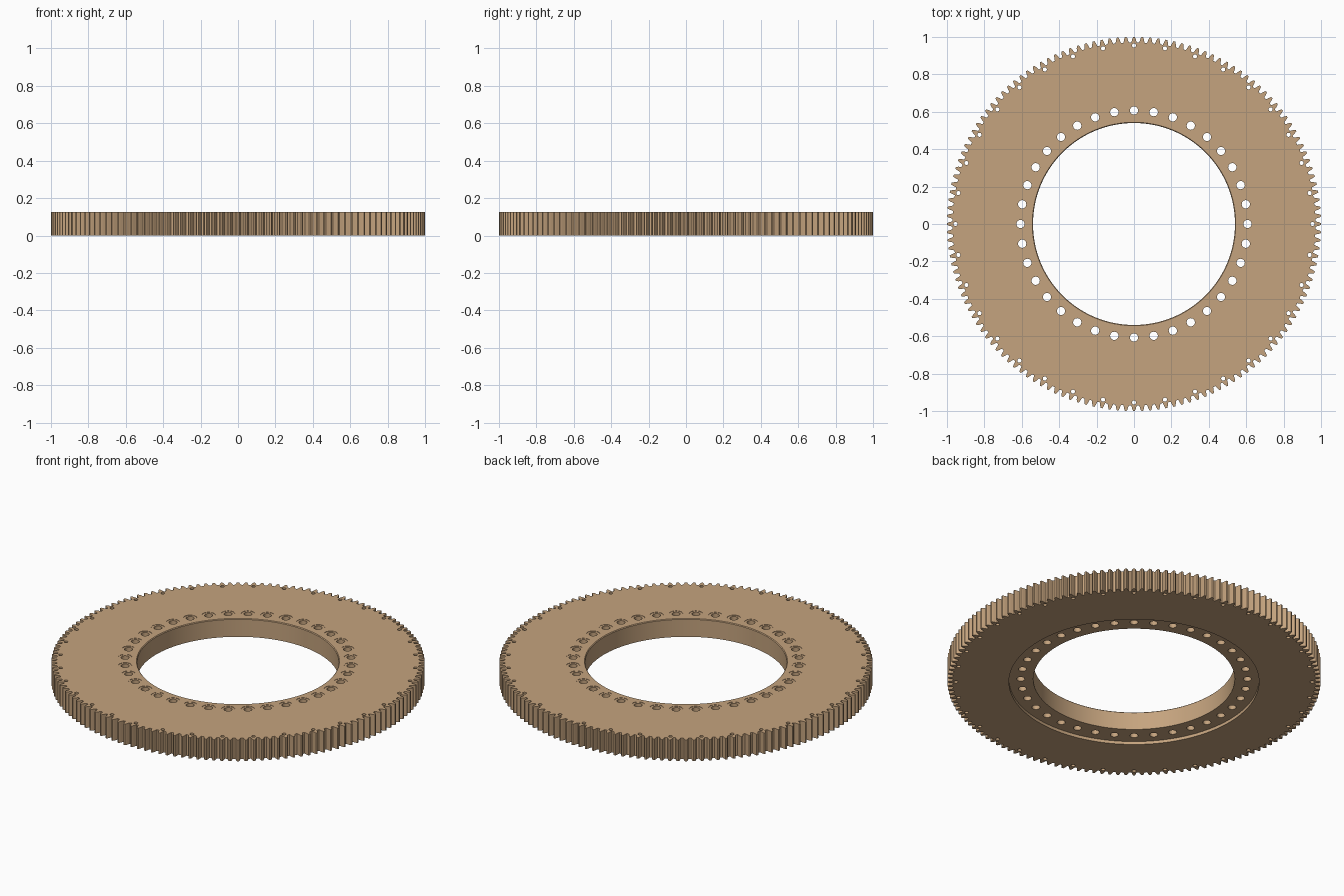
import bpy, bmesh, math

if "Cube" in bpy.data.objects:
    bpy.data.objects.remove(bpy.data.objects["Cube"])

TOP = 0.125
TEETH = 144
TIP, ROOT = 1.0, 0.970


def new_object(name, bm):
    bmesh.ops.recalc_face_normals(bm, faces=bm.faces[:])
    mesh = bpy.data.meshes.new(name)
    bm.to_mesh(mesh)
    bm.free()
    obj = bpy.data.objects.new(name, mesh)
    bpy.context.collection.objects.link(obj)
    return obj


def revolve(bm, profile, segs, cx=0.0, cy=0.0):
    """Closed solid of revolution from (radius, z) pairs, capped at both ends."""
    rings = [[bm.verts.new((cx + r * math.cos(2 * math.pi * i / segs),
                            cy + r * math.sin(2 * math.pi * i / segs), z))
              for i in range(segs)] for r, z in profile]
    for a, b in zip(rings, rings[1:]):
        for i in range(segs):
            j = (i + 1) % segs
            bm.faces.new((a[i], a[j], b[j], b[i]))
    bm.faces.new(rings[0][::-1])
    bm.faces.new(rings[-1])


def bolt_circle(name, radius, count, profile, segs):
    bm = bmesh.new()
    for k in range(count):
        a = 2 * math.pi * k / count
        revolve(bm, profile, segs, radius * math.cos(a), radius * math.sin(a))
    return new_object(name, bm)


# Toothed disc: one tooth is (fraction of pitch, radius), repeated round the rim
tooth = [(-0.36, ROOT), (-0.29, 0.977), (-0.24, 0.986), (-0.14, 0.997), (-0.10, TIP),
         (0.10, TIP), (0.14, 0.997), (0.24, 0.986), (0.29, 0.977), (0.36, ROOT)]
bm = bmesh.new()
verts = []
for k in range(TEETH):
    for f, r in tooth:
        a = 2 * math.pi * (k + f) / TEETH
        verts.append(bm.verts.new((r * math.cos(a), r * math.sin(a), 0)))
base = bm.faces.new(verts)
ext = bmesh.ops.extrude_face_region(bm, geom=[base], use_keep_orig=True)
bmesh.ops.translate(bm, vec=(0, 0, TOP),
                    verts=[v for v in ext["geom"] if isinstance(v, bmesh.types.BMVert)])
gear = new_object("ring_gear", bm)

# Central bore with a chamfered top edge and a shallow recess underneath
bm = bmesh.new()
revolve(bm, [(0.67, -0.1), (0.67, 0.018), (0.54, 0.018), (0.54, TOP - 0.004),
             (0.544, TOP), (0.544, 0.2)], 128)
bore = new_object("bore_cutter", bm)

# Bolt holes with faint spot faces, and small holes near the rim
bolts = bolt_circle("bolt_hole_cutter", 0.607, 36,
                    [(0.022, -0.1), (0.022, TOP - 0.002), (0.036, TOP - 0.002),
                     (0.036, 0.2)], 24)
pins = bolt_circle("rim_hole_cutter", 0.954, 36, [(0.011, -0.1), (0.011, 0.2)], 16)

# Cut everything out of the disc
cutters = (bore, bolts, pins)
for cutter in cutters:
    cutter.hide_render = True
    mod = gear.modifiers.new(cutter.name, 'BOOLEAN')
    mod.operation = 'DIFFERENCE'
    mod.solver = 'EXACT'
    mod.object = cutter
dg = bpy.context.evaluated_depsgraph_get()
cut_mesh = bpy.data.meshes.new_from_object(gear.evaluated_get(dg))
gear.modifiers.clear()
gear.data = cut_mesh
for cutter in cutters:
    bpy.data.objects.remove(cutter)

# Tan material
mat = bpy.data.materials.new("tan_metal")
mat.diffuse_color = (0.56, 0.37, 0.21, 1)
mat.use_nodes = True
mat.node_tree.nodes["Principled BSDF"].inputs["Base Color"].default_value = mat.diffuse_color
gear.data.materials.clear()
gear.data.materials.append(mat)

bpy.context.view_layer.objects.active = gear
gear.select_set(True)
bpy.ops.object.shade_smooth_by_angle(angle=math.radians(25))
